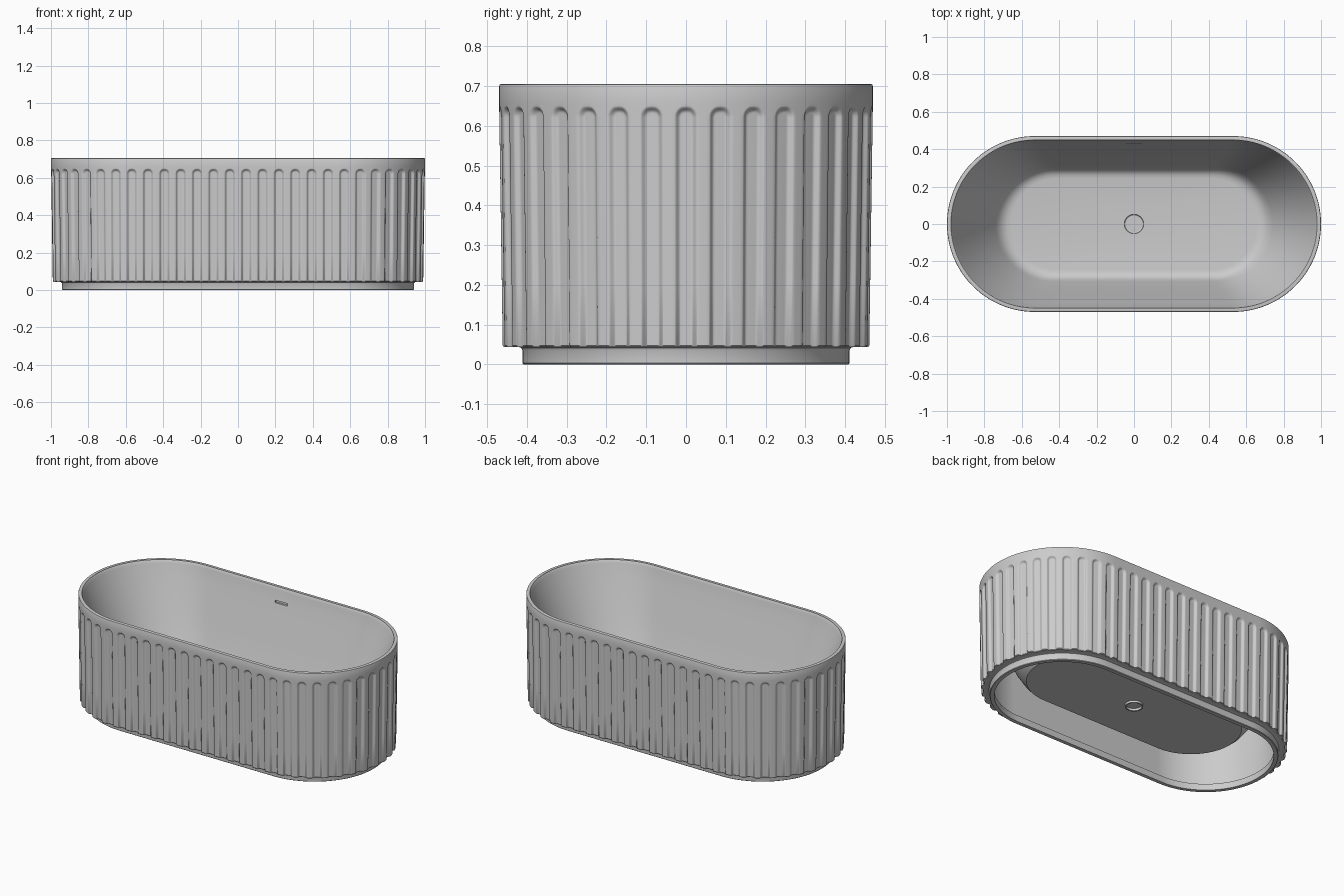
import bpy, bmesh, math

if "Cube" in bpy.data.objects:
    bpy.data.objects.remove(bpy.data.objects["Cube"])

A, R = 0.53, 0.47            # half straight length and end radius of the stadium plan
ARC, STR = math.pi * R, 2 * A
TOTAL = 2 * (ARC + STR)
FLUTES = 58
PITCH = TOTAL / FLUTES
FR, DEPTH, TOP, BASE = 0.029, 0.012, 0.65, 0.045


def station(s):
    """Arc length -> (centre factor -1..1, normal x, normal y), starting at +x."""
    s = (s + ARC / 2) % TOTAL
    side = 1
    if s >= ARC + STR:
        s -= ARC + STR
        side = -1
    if s <= ARC:
        t = s / R - math.pi / 2
        return side, side * math.cos(t), side * math.sin(t)
    return side * (1 - 2 * (s - ARC) / STR), 0, side


def loft(name, stations, rings, groove=None):
    """Closed shell through rings (a, r, z, fluted); the last ring joins the first."""
    bm = bmesh.new()
    rows = []
    for a, r, z, fluted in rings:
        row = []
        for s in stations:
            c, nx, ny = station(s)
            q = r - (groove(s, z) if fluted else 0)
            row.append(bm.verts.new((a * c + q * nx, q * ny, z)))
        rows.append(row)
    n = len(stations)
    for i, row in enumerate(rows):
        nxt = rows[(i + 1) % len(rows)]
        for j in range(n):
            k = (j + 1) % n
            bm.faces.new((row[j], row[k], nxt[k], nxt[j]))
    bmesh.ops.remove_doubles(bm, verts=bm.verts, dist=1e-5)
    bmesh.ops.recalc_face_normals(bm, faces=bm.faces)
    me = bpy.data.meshes.new(name)
    bm.to_mesh(me)
    bm.free()
    ob = bpy.data.objects.new(name, me)
    bpy.context.collection.objects.link(ob)
    return ob


def activate(ob):
    bpy.ops.object.select_all(action='DESELECT')
    ob.select_set(True)
    bpy.context.view_layer.objects.active = ob


def smooth(ob, angle=35):
    activate(ob)
    bpy.ops.object.shade_smooth_by_angle(angle=math.radians(angle))


def flute_depth(s, z):
    """Round-topped groove with softened edges."""
    u = (s + PITCH / 2) % PITCH - PITCH / 2
    d = FR - math.hypot(u, max(0, z - (TOP - FR)))
    t = min(1, max(0, d / 0.014))
    return DEPTH * t * t * (3 - 2 * t)


def wall_radius(z):
    return R - 0.009 * max(0, TOP - z) / (TOP - BASE)


# Fluted outer wall with rim and recessed plinth
us = [0, .010, .015, .018, .021, .024, .0265, .029, .036]
us = [-u for u in us[:0:-1]] + us
outer_stations = [i * PITCH + u for i in range(FLUTES) for u in us]
rings = [(A, .385, 0, 0), (A, .408, 0, 0), (A, .411, .003, 0), (A, .411, .034, 0),
         (A, .414, .041, 0), (A, .420, .0435, 0), (A, .440, .0435, 0),
         (A, wall_radius(BASE) - .003, .0435, 1)]
heights = [.047, .2, .4, .58] + [TOP - FR + FR * k / 12 for k in range(13)]
rings += [(A, wall_radius(z), z, 1) for z in heights]
rings += [(A, R, .66, 0), (A, R, .700, 0), (A, .4685, .7038, 0), (A, .465, .705, 0),
          (A, .449, .705, 0), (A, .449, .69, 0), (A, .435, .60, 0),
          (A, .425, .06, 0), (A, .385, .04, 0)]
smooth(loft("fluted_outer_wall", outer_stations, rings, flute_depth))

# Inner basin: sloping sides, filleted floor, drain hole and underside
N = 48
basin_stations = [-ARC / 2 + ARC * i / N for i in range(N)]
basin_stations += [ARC / 2 + STR * i / 12 for i in range(12)]
basin_stations += [s + TOTAL / 2 for s in basin_stations]
profile = [(A, .4515, .7045), (A, .449, .702), (.525, .446, .685), (.515, .424, .61),
           (.475, .362, .40), (.435, .306, .22), (.428, .294, .190), (.42, .280, .172),
           (.415, .264, .163), (.41, .245, .16), (0, .052, .158), (0, .050, .150),
           (0, .044, .147), (0, .044, .125), (0, .052, .125), (0, .052, .138),
           (.42, .288, .138), (.428, .305, .16), (.445, .335, .22),
           (.485, .385, .40), (.525, .443, .61), (A, .4515, .68)]
basin = loft("inner_basin", basin_stations, [p + (0,) for p in profile])

# Overflow slot cut through the back of the basin
bpy.ops.mesh.primitive_cube_add(size=1, location=(0, .43, .62))
cutter = bpy.context.object
cutter.name = "overflow_cutter"
cutter.scale = (.085, .06, .014)
cutter.hide_render = True
activate(basin)
mod = basin.modifiers.new("overflow", 'BOOLEAN')
mod.operation = 'DIFFERENCE'
mod.solver = 'EXACT'
mod.object = cutter
bpy.ops.object.modifier_apply(modifier=mod.name)
bpy.data.objects.remove(cutter)
smooth(basin)

# Drain plug sitting in the hole
bpy.ops.mesh.primitive_cylinder_add(vertices=48, radius=.0445, depth=.008, location=(0, 0, .144))
plug = bpy.context.object
plug.name = "drain_plug"
smooth(plug)
